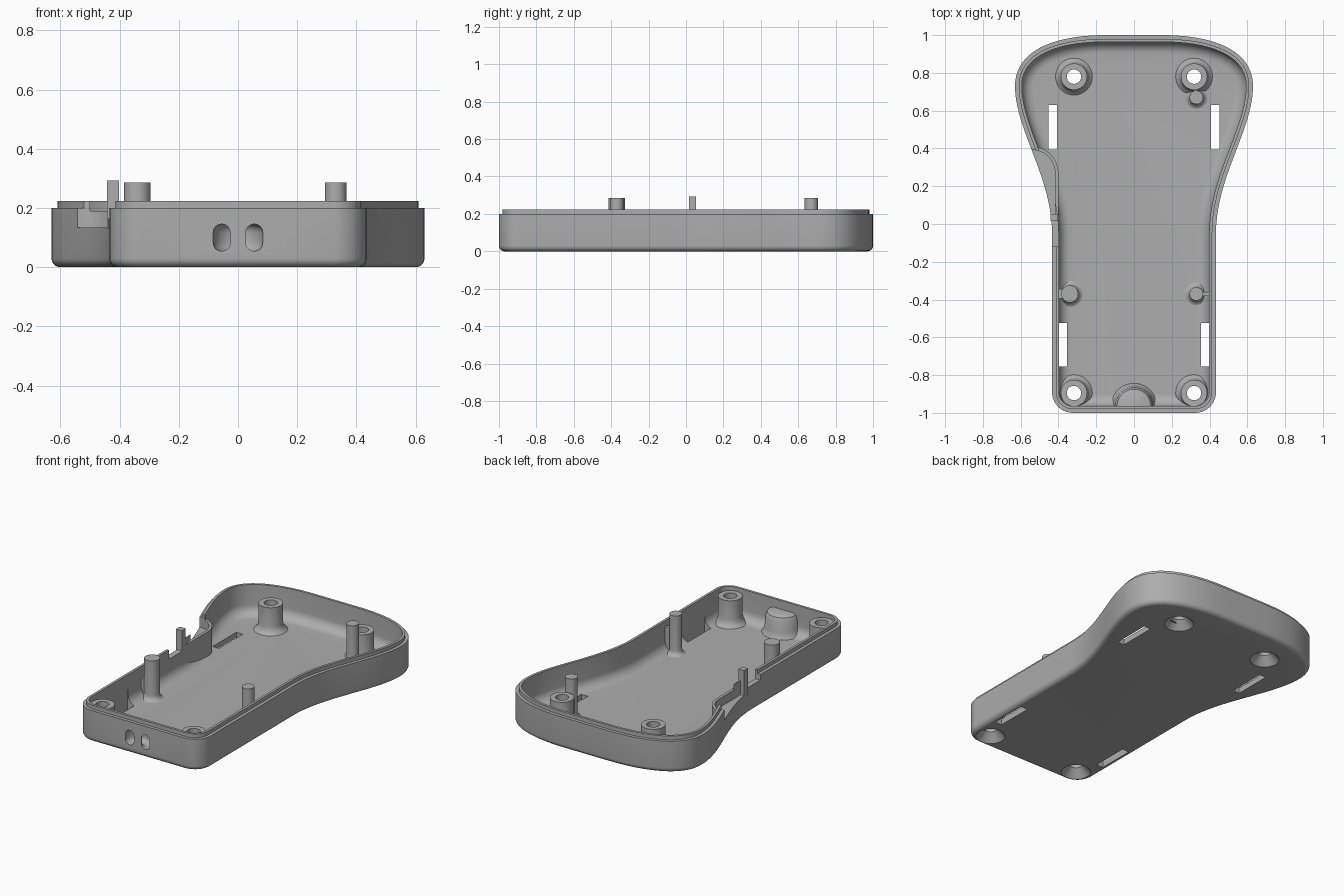
import bpy, bmesh
from math import sin, cos, pi
from mathutils import Vector

if "Cube" in bpy.data.objects:
    bpy.data.objects.remove(bpy.data.objects["Cube"])

grey = bpy.data.materials.new("plain grey")
grey.use_nodes = True
grey.diffuse_color = (0.42, 0.42, 0.42, 1)
grey.node_tree.nodes["Principled BSDF"].inputs["Base Color"].default_value = grey.diffuse_color


# ---------- helpers ----------
def make(name, bm):
    bmesh.ops.recalc_face_normals(bm, faces=bm.faces)
    mesh = bpy.data.meshes.new(name)
    bm.to_mesh(mesh)
    bm.free()
    mesh.materials.append(grey)
    ob = bpy.data.objects.new(name, mesh)
    bpy.context.collection.objects.link(ob)
    return ob


def activate(ob):
    bpy.ops.object.select_all(action='DESELECT')
    ob.select_set(True)
    bpy.context.view_layer.objects.active = ob


def smooth(ob):
    activate(ob)
    bpy.ops.object.shade_smooth_by_angle(angle=0.55)


def combine(ob, other, operation='DIFFERENCE'):
    activate(ob)
    mod = ob.modifiers.new("cut", 'BOOLEAN')
    mod.operation, mod.object, mod.solver = operation, other, 'EXACT'
    bpy.ops.object.modifier_apply(modifier=mod.name)
    bpy.data.objects.remove(other)


def stack(name, rings, capped=True):
    """Skin a list of point rings; cap the ends or close the loop."""
    bm = bmesh.new()
    loops = [[bm.verts.new(p) for p in ring] for ring in rings]
    pairs = list(zip(loops, loops[1:]))
    if capped:
        bm.faces.new(loops[0])
        bm.faces.new(loops[-1])
    else:
        pairs.append((loops[-1], loops[0]))
    for a, b in pairs:
        n = len(a)
        for i in range(n):
            j = (i + 1) % n
            bm.faces.new((a[i], a[j], b[j], b[i]))
    return make(name, bm)


def prism(name, plan, z0, z1):
    return stack(name, [[(p[0], p[1], z) for p in plan] for z in (z0, z1)])


def box(name, x0, x1, y0, y1, z0, z1):
    return prism(name, [(x0, y0), (x1, y0), (x1, y1), (x0, y1)], z0, z1)


def lathe(name, profile, x, y, capped=True, n=40):
    turn = [2 * pi * i / n for i in range(n)]
    return stack(name, [[(x + r * cos(a), y + r * sin(a), z) for a in turn]
                        for r, z in profile], capped)


def arc(cx, cy, r, a0, a1, n):
    return [(cx + r * cos(a0 + (a1 - a0) * i / n), cy + r * sin(a0 + (a1 - a0) * i / n))
            for i in range(n + 1)]


def bezier(a, b, c, d, n):
    a, b, c, d = map(Vector, (a, b, c, d))
    return [tuple(a * (1 - t)**3 + b * 3 * t * (1 - t)**2 + c * 3 * t * t * (1 - t) + d * t**3)
            for t in (i / n for i in range(1, n + 1))]


# ---------- plan outline of the case ----------
half = arc(0.324, -0.89, 0.11, -pi / 2, 0, 10) + [(0.434, -0.05)]
half += bezier((0.434, -0.05), (0.434, 0.25), (0.63, 0.5), (0.63, 0.73), 20)
half += bezier((0.63, 0.73), (0.63, 0.92), (0.42, 1.0), (0.15, 1.0), 20)
outline = [Vector(p) for p in half + [(-x, y) for x, y in reversed(half)]]


def inset(d):
    out = []
    for i, p in enumerate(outline):
        before = (p - outline[i - 1]).normalized()
        after = (outline[(i + 1) % len(outline)] - p).normalized()
        t = (before + after).normalized()
        out.append(p + Vector((-t.y, t.x)) * d)
    return out


# ---------- tray shell: rounded base, wall, stepped lip, filleted inside ----------
FLOOR, WALL, FILLET = 0.035, 0.036, 0.062
section = [(0.03 - 0.03 * sin(a), 0.03 - 0.03 * cos(a)) for a in (pi / 12 * i for i in range(7))]
section += [(0, 0.2), (0.02, 0.2), (0.02, 0.224), (WALL, 0.224)]
section += [(WALL + FILLET * (1 - cos(a)), FLOOR + FILLET * (1 - sin(a)))
            for a in (pi / 16 * i for i in range(9))]
case = stack("case_shell", [[(p.x, p.y, z) for p in inset(d)] for d, z in section])

# ---------- side thumb recess with a thin inner wall ----------
edge = [p for p in inset(0.01) if p.x < 0 and 0.04 < p.y < 0.42]
inner = arc(-0.54, 0.27, 0.14, 0, pi / 2, 12)
combine(case, prism("recess_fill", edge + [(-0.40, 0.04)] + inner, 0.02, 0.19), 'UNION')
cut_plan = [(-0.8, 0.05), (-0.418, 0.05)] + arc(-0.54, 0.27, 0.122, 0, pi / 2, 12) + [(-0.8, 0.392)]
combine(case, prism("recess_cutter", cut_plan, 0.135, 0.4))
combine(case, box("low_wall_cutter", -0.6, -0.36, -0.12, 0.051, 0.165, 0.4))

# ---------- slots through the floor ----------
for s in (-1, 1):
    for x, y0, y1, top in ((0.43, 0.395, 0.63, 0.1), (0.378, -0.755, -0.525, 0.13)):
        combine(case, box("slot_cutter", s * x - 0.023, s * x + 0.023, y0, y1, -0.1, top))

# ---------- cord loop: rounded boss inside, curved tunnel through the front ----------
boss = [(0.125, 0.03), (0.112, 0.05), (0.105, 0.075), (0.1, 0.14), (0.09, 0.16), (0.07, 0.17)]
plan = arc(0, -0.965, 1, 0, pi, 24)
combine(case, stack("cord_boss", [[(x * r, -0.965 + (y + 0.965) * r, z) for x, y in plan]
                                  for r, z in boss]), 'UNION')
tube = [(0.055 + px, 0.1 + pz) for px, pz in
        arc(0, 0.017, 0.029, 0, pi, 8) + arc(0, -0.017, 0.029, pi, 2 * pi, 8)]
combine(case, lathe("cord_tunnel_cutter", tube, 0, -1.0, capped=False))

# ---------- screw posts with countersunk holes ----------
COUNTERSINK = [(0.088, -0.005), (0.038, 0.05), (0.038, 0.4)]
POST = [(0.0562, 0.03), (0.038, 0.05), (0.038, 0.2), (0.07, 0.2), (0.07, 0.08),
        (0.075, 0.06), (0.085, 0.045), (0.1, 0.033)]
for end, y in (("rear", 0.78), ("front", -0.895)):
    for side, s in (("left", 1), ("right", -1)):
        combine(case, lathe("screw_cutter", COUNTERSINK, s * 0.318, y))
        smooth(lathe(f"{end}_{side}_screw_post", POST, s * 0.318, y, capped=False))
smooth(case)

# ---------- locating pins ----------
for name, x, y, r in (("rear_left_pin", 0.33, 0.67, 0.036), ("front_left_pin", 0.33, -0.37, 0.036),
                      ("front_right_pin", -0.34, -0.37, 0.045)):
    foot = [(r + 0.035 * (1 - sin(a)), 0.033 + 0.035 * (1 - cos(a)))
            for a in (pi / 12 * i for i in range(7))]
    smooth(lathe(name, foot + [(r, 0.286)], x, y))

# ---------- small webs and the side tab ----------
box("front_left_pin_web", 0.34, 0.405, -0.38, -0.36, 0.03, 0.19)
box("front_right_pin_web", -0.405, -0.36, -0.395, -0.345, 0.03, 0.15)
box("rear_left_pin_web", 0.318, 0.335, 0.67, 0.72, 0.03, 0.19)
box("side_tab", -0.442, -0.402, 0.015, 0.053, 0.13, 0.293)
